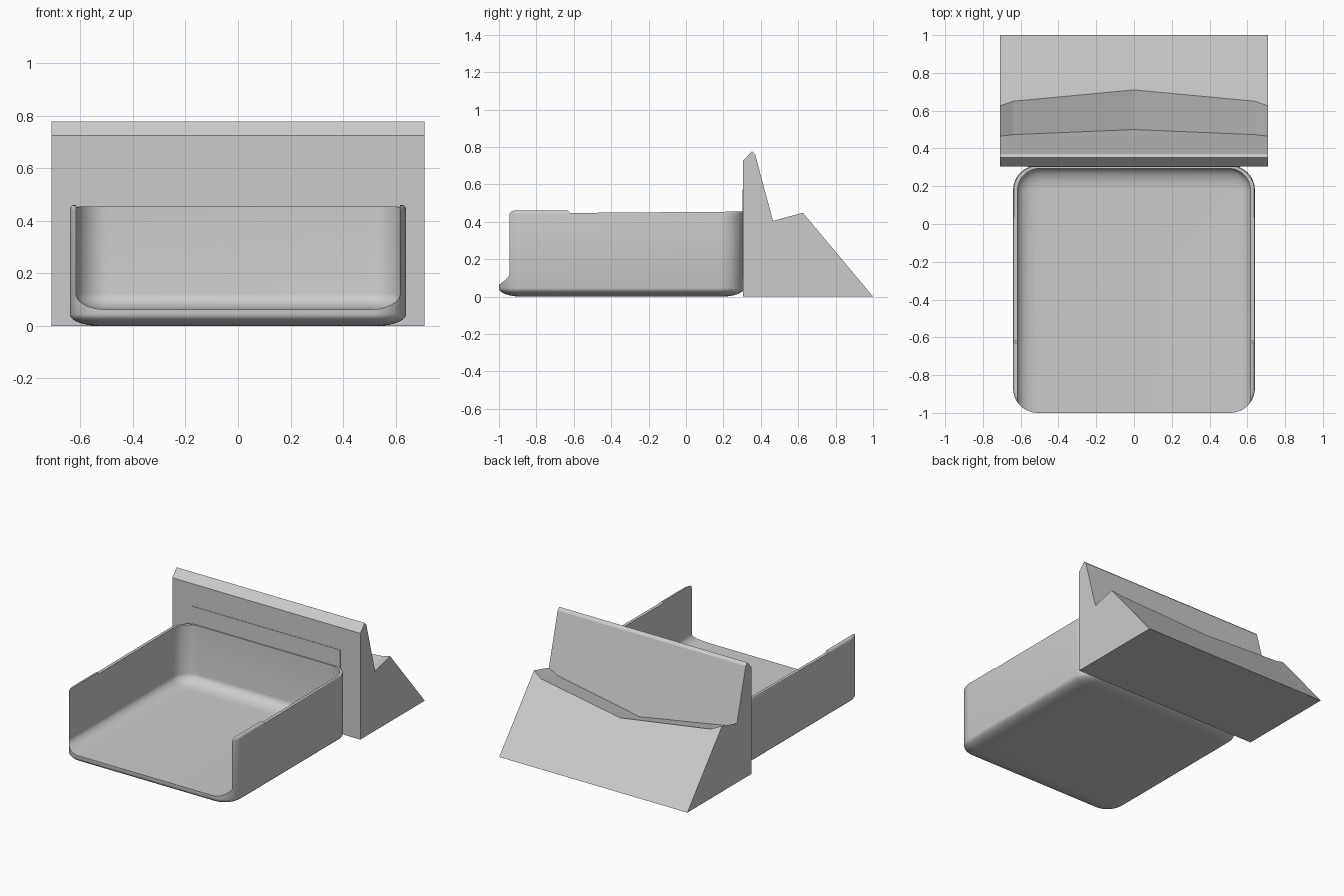
import bpy, bmesh, math

if "Cube" in bpy.data.objects:
    bpy.data.objects.remove(bpy.data.objects["Cube"])

grey = bpy.data.materials.new("plain grey")
grey.use_nodes = True
colour = (0.6, 0.6, 0.6, 1)
grey.diffuse_color = colour
grey.node_tree.nodes["Principled BSDF"].inputs["Base Color"].default_value = colour


def loft(name, rings):
    """Skin a list of equal-length closed rings and cap both ends."""
    bm = bmesh.new()
    rows = [[bm.verts.new(p) for p in ring] for ring in rings]
    for a, b in zip(rows, rows[1:]):
        for i in range(len(a)):
            j = (i + 1) % len(a)
            bm.faces.new((a[i], a[j], b[j], b[i]))
    bm.faces.new(rows[0][::-1])
    bm.faces.new(rows[-1])
    bmesh.ops.recalc_face_normals(bm, faces=bm.faces)
    mesh = bpy.data.meshes.new(name)
    bm.to_mesh(mesh)
    bm.free()
    mesh.materials.append(grey)
    obj = bpy.data.objects.new(name, mesh)
    bpy.context.collection.objects.link(obj)
    return obj


def rounded_ring(half_x, y0, y1, r, inset, z, steps=12):
    """Rounded rectangle in plan, shrunk by inset."""
    ring = []
    corners = [(half_x - r, y1 - r), (r - half_x, y1 - r),
               (r - half_x, y0 + r), (half_x - r, y0 + r)]
    for q, (cx, cy) in enumerate(corners):
        for s in range(steps + 1):
            a = (q + s / steps) * math.pi / 2
            ring.append((cx + (r - inset) * math.cos(a),
                         cy + (r - inset) * math.sin(a), z))
    return ring


def bowl_levels(z0, width, height, steps=8):
    """Inset and height pairs of an elliptical bottom fillet."""
    angles = [i / steps * math.pi / 2 for i in range(steps + 1)]
    return [(width * (1 - math.sin(a)), z0 + height * (1 - math.cos(a))) for a in angles]


def cut(obj, cutter):
    mod = obj.modifiers.new("cut", 'BOOLEAN')
    mod.operation = 'DIFFERENCE'
    mod.solver = 'EXACT'
    mod.object = cutter
    bpy.context.view_layer.objects.active = obj
    bpy.ops.object.modifier_apply(modifier=mod.name)
    bpy.data.objects.remove(cutter)


# Tray: filleted body with a rounded rim
levels = bowl_levels(0, 0.115, 0.045)
levels += [(0.015 * (1 - math.cos(a)), 0.44 + 0.02 * math.sin(a))
           for a in (i * math.pi / 8 for i in range(5))]
tray = loft("tray", [rounded_ring(0.64, -1, 0.31, 0.13, i, z) for i, z in levels])

# Cavity runs out through the front, leaving it open
levels = bowl_levels(0.063, 0.11, 0.06) + [(0, 0.6)]
cut(tray, loft("cavity_cutter",
               [rounded_ring(0.617, -1.4, 0.295, 0.12, i, z) for i, z in levels]))

# Rim sits slightly lower behind the front ends of the side walls
rim_profile = [(-0.64, 0.47), (-0.62, 0.447), (0.4, 0.455), (0.4, 0.6), (-0.64, 0.6)]
cut(tray, loft("rim_cutter", [[(x, y, z) for y, z in rim_profile] for x in (-0.8, 0.8)]))

bpy.ops.object.select_all(action='DESELECT')
tray.select_set(True)
bpy.context.view_layer.objects.active = tray
bpy.ops.object.shade_smooth_by_angle(angle=math.radians(35))

# Wall bracket: wedge with a notch that deepens towards the middle
sections = []
for x, ridge, valley in [(-0.71, 0.625, 0.465), (-0.64, 0.65, 0.473), (0, 0.71, 0.5),
                         (0.64, 0.65, 0.473), (0.71, 0.625, 0.465)]:
    profile = [(0.305, 0), (1, 0), (ridge, (1 - ridge) * 1.195),
               (valley, 0.76 - (valley - 0.37) * 3.74),
               (0.37, 0.76), (0.353, 0.778), (0.305, 0.725)]
    sections.append([(x, y, z) for y, z in profile])
loft("wall_bracket", sections)

# Thin panel on the bracket behind the tray
loft("back_panel", [[(x, y, z) for x in (-0.56, 0.56) for z in ((0.1, 0.572) if x < 0 else (0.572, 0.1))]
                    for y in (0.302, 0.306)])
